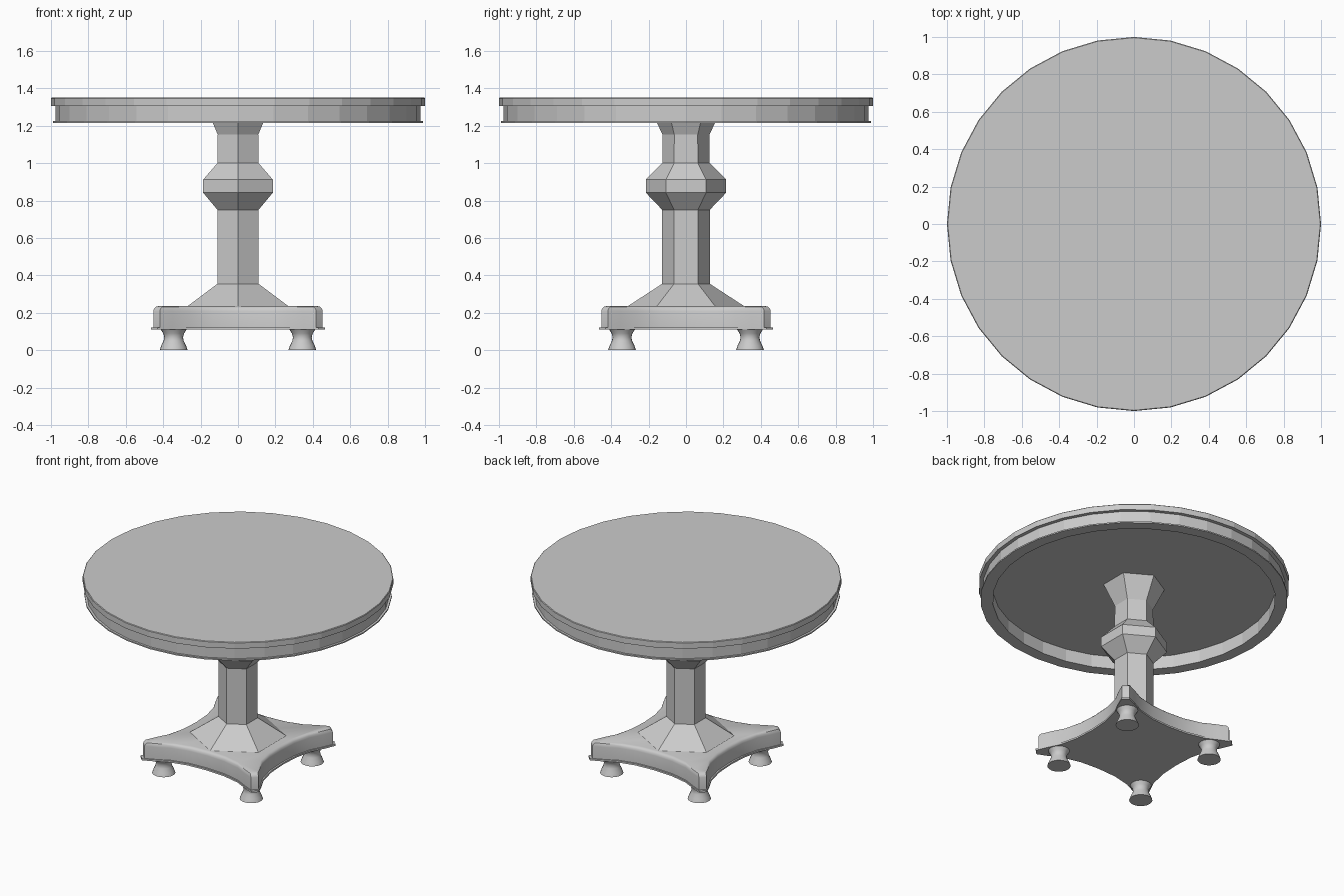
import bpy, bmesh, math

if "Cube" in bpy.data.objects:
    bpy.data.objects.remove(bpy.data.objects["Cube"])

grey = bpy.data.materials.new("plain grey")
grey.diffuse_color = (0.6, 0.6, 0.6, 1)
grey.use_nodes = True
grey.node_tree.nodes["Principled BSDF"].inputs["Base Color"].default_value = grey.diffuse_color


def finish(bm, name, smooth=None):
    bmesh.ops.recalc_face_normals(bm, faces=bm.faces)
    me = bpy.data.meshes.new(name)
    bm.to_mesh(me)
    bm.free()
    ob = bpy.data.objects.new(name, me)
    bpy.context.collection.objects.link(ob)
    me.materials.append(grey)
    if smooth:
        bpy.ops.object.select_all(action='DESELECT')
        ob.select_set(True)
        bpy.context.view_layer.objects.active = ob
        bpy.ops.object.shade_smooth_by_angle(angle=math.radians(smooth))
    return ob


def stack(rings):
    """Bridge a list of equal-length point loops and cap both ends."""
    bm = bmesh.new()
    loops = [[bm.verts.new(p) for p in r] for r in rings]
    n = len(loops[0])
    for a, b in zip(loops, loops[1:]):
        for i in range(n):
            j = (i + 1) % n
            bm.faces.new((a[i], a[j], b[j], b[i]))
    bm.faces.new(loops[0])
    bm.faces.new(loops[-1])
    return bm


def lathe(profile, sides, start=0.0, cx=0.0, cy=0.0):
    ang = [start + 2 * math.pi * i / sides for i in range(sides)]
    return stack([[(cx + r * math.cos(a), cy + r * math.sin(a), z) for a in ang]
                  for r, z in profile])


# Round top with hollow apron and thin bottom lip
finish(lathe([(0.91, 1.305), (0.91, 1.215), (0.99, 1.215), (0.99, 1.224),
              (0.975, 1.224), (0.975, 1.306), (1.0, 1.306), (1.0, 1.346),
              (0.996, 1.35)], 32), "table_top")

# Hexagonal column
finish(lathe([(0.315, 0.23), (0.31, 0.236), (0.127, 0.355), (0.127, 0.75),
              (0.215, 0.842), (0.215, 0.912), (0.127, 1.0), (0.125, 1.152),
              (0.2, 1.307)], 6, math.pi / 2), "column")

# Base outline: one concave side, turned four times
half = [(0.14, 0.36), (0.27, 0.39), (0.36, 0.435), (0.43, 0.465)]
side = [(-x, d) for x, d in reversed(half)] + [(0, 0.352)] + half


def outline(inset, z):
    pts = []
    for k in range(4):
        c, s = math.cos(-k * math.pi / 2), math.sin(-k * math.pi / 2)
        for x, d in side:
            # keep the arms' width consistent while pulling the edge inward
            x2 = x - math.copysign(inset * min(1, abs(x) / 0.43), x)
            d2 = d - inset
            pts.append((x2 * c - d2 * s, x2 * s + d2 * c, z))
    return pts


finish(stack([outline(0.012, 0.115), outline(0.012, 0.208), outline(0.016, 0.222),
              outline(0.024, 0.231), outline(0.038, 0.235)]), "base", 35)
finish(stack([outline(0, 0.11), outline(0, 0.122)]), "base_lip", 35)

# Four turned feet
foot = [(0.075, 0), (0.066, 0.025), (0.054, 0.05), (0.05, 0.07),
        (0.056, 0.09), (0.07, 0.112)]
for i, (sx, sy) in enumerate([(-1, -1), (1, -1), (1, 1), (-1, 1)]):
    finish(lathe(foot, 20, 0, sx * 0.344, sy * 0.342), f"foot_{i + 1}", 40)
